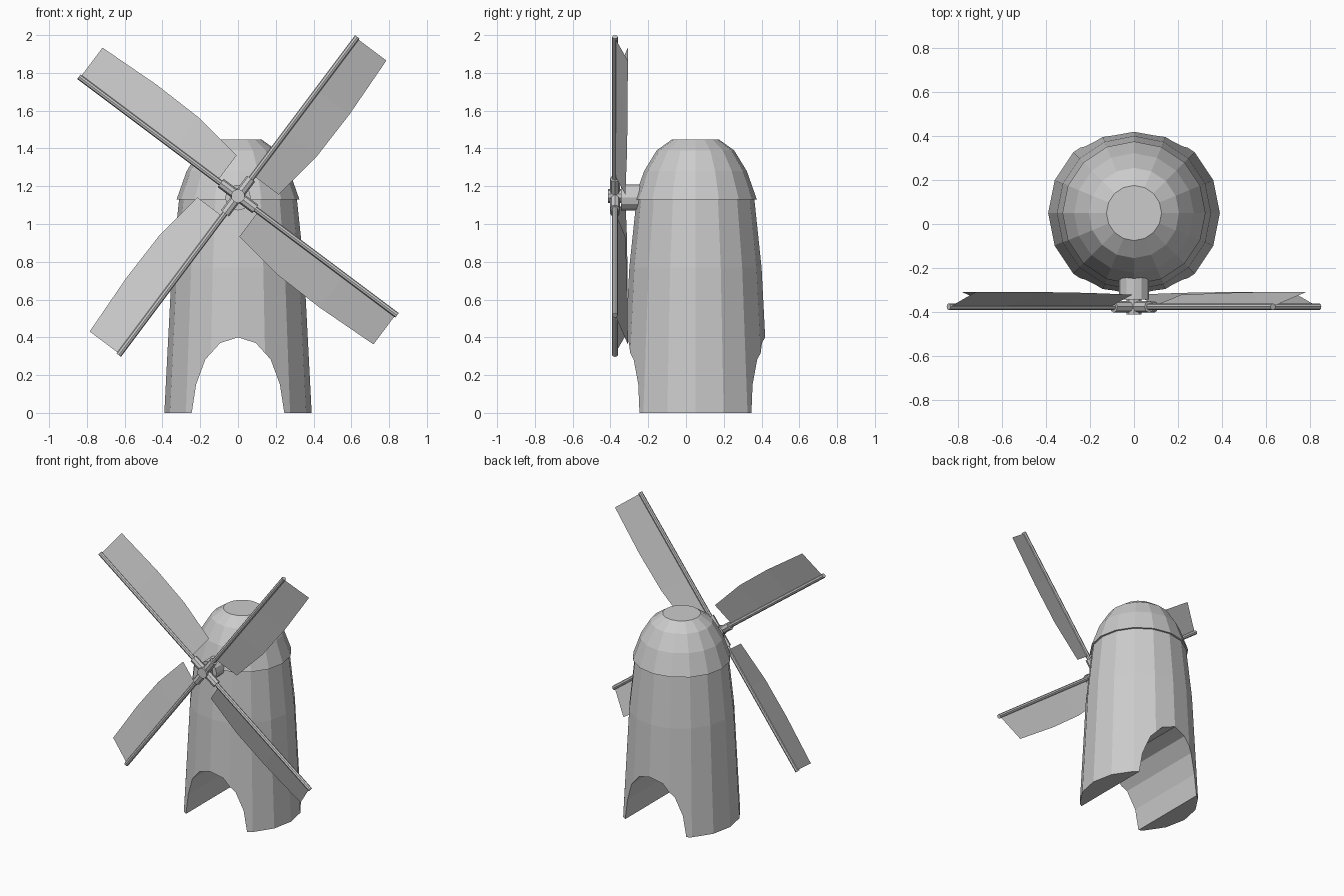
import bpy, bmesh
from math import cos, sin, pi, radians
from mathutils import Vector

if "Cube" in bpy.data.objects:
    bpy.data.objects.remove(bpy.data.objects["Cube"])

CY = 0.05                          # tower axis
HUB = Vector((0, -0.376, 1.148))   # centre of the sails


def make_object(name, bm):
    bmesh.ops.recalc_face_normals(bm, faces=bm.faces)
    me = bpy.data.meshes.new(name)
    bm.to_mesh(me)
    bm.free()
    ob = bpy.data.objects.new(name, me)
    bpy.context.collection.objects.link(ob)
    return ob


def lathe(name, profile, sides=16):
    """Closed faceted solid from (radius, height) pairs."""
    bm = bmesh.new()
    rings = [[bm.verts.new((r * cos(2 * pi * i / sides), CY + r * sin(2 * pi * i / sides), z))
              for i in range(sides)] for r, z in profile]
    for a, b in zip(rings, rings[1:]):
        for i in range(sides):
            j = (i + 1) % sides
            bm.faces.new((a[i], a[j], b[j], b[i]))
    bm.faces.new(rings[0])
    bm.faces.new(rings[-1])
    return make_object(name, bm)


def rod(name, start, end, radius, sides=8):
    """Cylinder between two points."""
    start, end = Vector(start), Vector(end)
    bm = bmesh.new()
    bmesh.ops.create_cone(bm, cap_ends=True, segments=sides, radius1=radius,
                          radius2=radius, depth=(end - start).length)
    ob = make_object(name, bm)
    ob.location = (start + end) / 2
    ob.rotation_euler = (end - start).to_track_quat('Z', 'Y').to_euler()
    return ob


# Tower body
tower = lathe("tower", [(0.39, 0), (0.35, 0.77), (0.31, 1.15)])

# Arched passage cut through from front to back
half = [(0.245, 0), (0.222, 0.15), (0.173, 0.283), (0.094, 0.37)]
arch = [(0.245, -0.1)] + half + [(0, 0.4)] + [(-x, z) for x, z in reversed(half)] + [(-0.245, -0.1)]
bm = bmesh.new()
front = bm.faces.new([bm.verts.new((x, -1, z)) for x, z in arch])
ext = bmesh.ops.extrude_face_region(bm, geom=[front], use_keep_orig=True)
bmesh.ops.translate(bm, vec=(0, 2, 0),
                    verts=[g for g in ext["geom"] if isinstance(g, bmesh.types.BMVert)])
cutter = make_object("passage_cutter", bm)
cutter.hide_render = True
cutter.hide_set(True)
cut = tower.modifiers.new("passage", 'BOOLEAN')
cut.operation = 'DIFFERENCE'
cut.solver = 'EXACT'
cut.object = cutter

# Domed cap
lathe("cap", [(0.325, 1.13), (0.272, 1.28), (0.205, 1.39), (0.125, 1.447)])

# Axle and hub
rod("axle", (0, -0.10, 1.14), (0, -0.343, 1.14), 0.068, 12)
rod("hub", (0, -0.30, HUB.z), (0, -0.412, HUB.z), 0.037, 10)

# Four sails: socket, spar and slightly bowed, pitched blade
outline = [(0.135, 0.168, 0.055), (0.42, 0.208, 0.063), (0.70, 0.213, 0.067), (1.045, 0.198, 0.068)]
for k in range(4):
    a = radians(53.13 + 90 * k)
    along = Vector((cos(a), 0, sin(a)))
    side = Vector((sin(a), 0, -cos(a)))
    rod(f"sail_socket_{k + 1}", HUB + along * 0.02, HUB + along * 0.115, 0.027)
    rod(f"sail_spar_{k + 1}", HUB + along * 0.05, HUB + along * 1.053, 0.015)
    bm = bmesh.new()
    inner = [bm.verts.new(HUB + along * u) for u, v, d in outline]
    outer = [bm.verts.new(HUB + along * u + side * v + Vector((0, d, 0))) for u, v, d in outline]
    for i in range(len(outline) - 1):
        bm.faces.new((inner[i], inner[i + 1], outer[i + 1], outer[i]))
    make_object(f"sail_blade_{k + 1}", bm)
